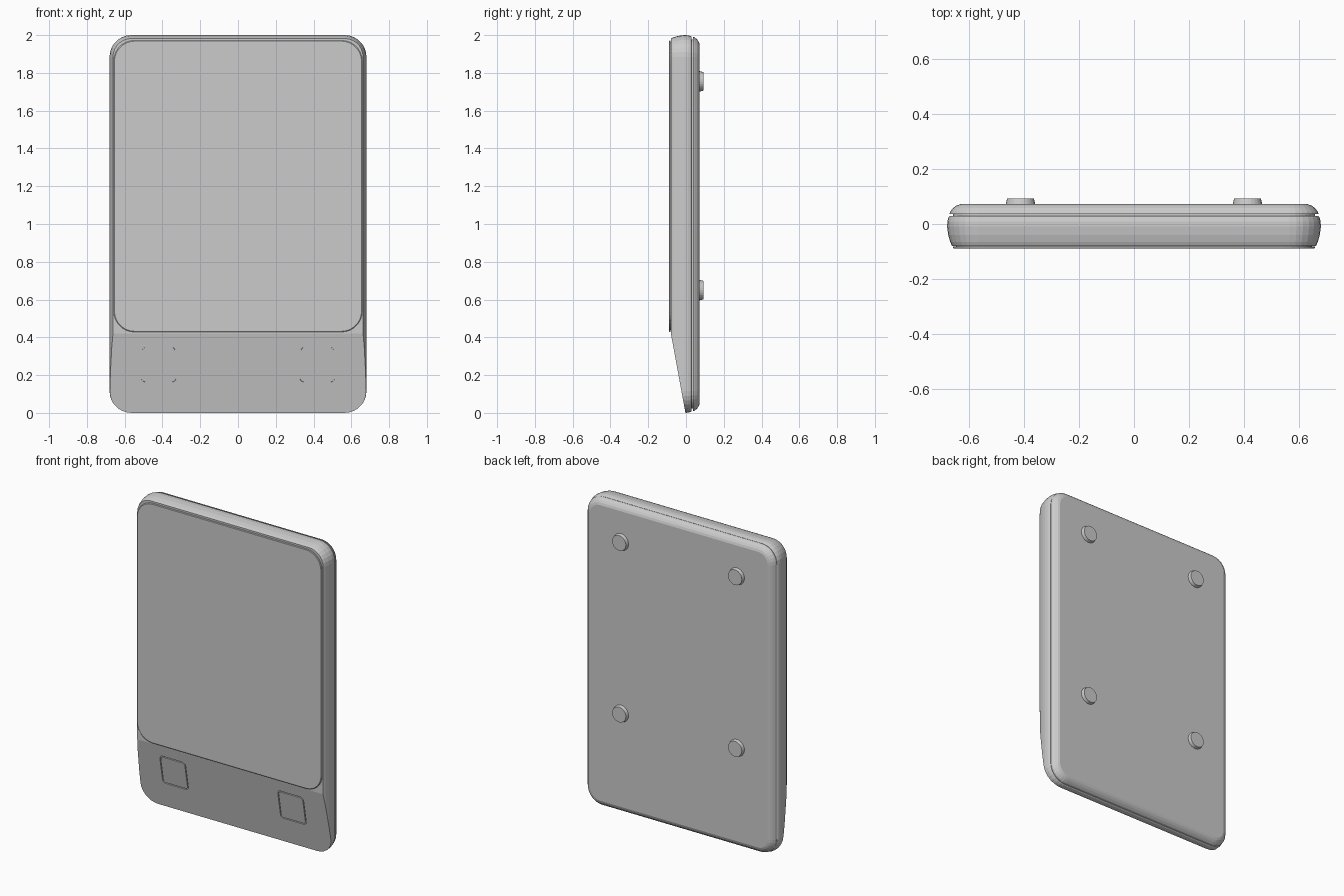
import bpy, bmesh, math
from mathutils import Vector, Matrix

old = bpy.data.objects.get("Cube")
if old:
    bpy.data.objects.remove(old, do_unlink=True)

grey = bpy.data.materials.new("plain grey")
grey.use_nodes = True
colour = (0.6, 0.6, 0.6, 1)
grey.diffuse_color = colour
grey.node_tree.nodes["Principled BSDF"].inputs["Base Color"].default_value = colour


def finish(bm, name):
    bmesh.ops.recalc_face_normals(bm, faces=bm.faces)
    mesh = bpy.data.meshes.new(name)
    bm.to_mesh(mesh)
    bm.free()
    mesh.materials.append(grey)
    obj = bpy.data.objects.new(name, mesh)
    bpy.context.collection.objects.link(obj)
    return obj


def outline(half_w, half_h, radius, steps=7):
    """Rounded rectangle as (x, z) points."""
    points = []
    for corner, (sx, sz) in enumerate(((1, 1), (-1, 1), (-1, -1), (1, -1))):
        for i in range(steps + 1):
            a = (corner + i / steps) * math.pi / 2
            points.append((sx * (half_w - radius) + radius * math.cos(a),
                           sz * (half_h - radius) + radius * math.sin(a)))
    return points


def loft(half_w, half_h, radius, rings, cz=0):
    """Stack rounded rectangles along y; rings are (y, inset)."""
    bm = bmesh.new()
    loops = [[bm.verts.new((x, y, z + cz)) for x, z in
              outline(half_w - inset, half_h - inset, max(radius - inset, 0.005))]
             for y, inset in rings]
    for a, b in zip(loops, loops[1:]):
        for i in range(len(a)):
            j = (i + 1) % len(a)
            bm.faces.new((a[i], a[j], b[j], b[i]))
    bm.faces.new(loops[0])
    bm.faces.new(loops[-1])
    return bm


W, H, R = 0.68, 1.0, 0.115

# Main housing, with the sloped control panel sliced off its lower front
bm = loft(W, H, R, [(-0.08, 0.018), (-0.065, 0.011), (-0.04, 0.004), (-0.01, 0),
                    (0.01, 0.001), (0.024, 0.005), (0.03, 0.01)], cz=1)
slope_foot = Vector((0, -0.003, 0))
slope_dir = Vector((0, -0.077, 0.42)).normalized()
slope_out = Vector((0, -slope_dir.z, slope_dir.y))
cut = bmesh.ops.bisect_plane(bm, geom=bm.verts[:] + bm.edges[:] + bm.faces[:],
                             plane_co=slope_foot, plane_no=slope_out, clear_outer=True)
bmesh.ops.contextual_create(bm, geom=[e for e in cut["geom_cut"]
                                      if isinstance(e, bmesh.types.BMEdge)])
housing = finish(bm, "housing")

# Recessed seam between housing and back cover
finish(loft(W, H, R, [(0.025, 0.022), (0.042, 0.022)], cz=1), "seam")

# Back cover with rounded rim
finish(loft(W, H, R, [(0.036, 0.008), (0.046, 0.012), (0.058, 0.022),
                      (0.067, 0.034), (0.072, 0.048)], cz=1), "back_cover")

# Weighing platform, floating on a slightly narrower neck
finish(loft(0.658, 0.772, 0.11, [(-0.075, 0.01), (-0.0825, 0.01), (-0.0825, 0),
                                 (-0.087, 0), (-0.09, 0.004)], cz=1.2), "platform")

# Two square buttons set flush in pockets on the slope
for side, label in ((1, "left"), (-1, "right")):
    centre = slope_foot + slope_dir * 0.262 + Vector((side * 0.42, 0, 0))
    place = Matrix.Translation(centre) @ Matrix((Vector((1, 0, 0)), -slope_out, slope_dir)).transposed().to_4x4()
    bm = loft(0.092, 0.096, 0.022, [(-0.02, 0), (0.007, 0)])
    bm.transform(place)
    pocket = finish(bm, label + "_pocket_cutter")
    pocket.hide_render = True
    pocket.hide_viewport = True
    pocket.display_type = 'WIRE'
    cutter = housing.modifiers.new(label + " pocket", 'BOOLEAN')
    cutter.object = pocket
    cutter.solver = 'EXACT'
    bm = loft(0.086, 0.09, 0.018, [(0.009, 0), (0.0, 0)])
    bm.transform(place)
    finish(bm, label + "_button")

# Apply the pocket cuts, then drop the cutters
bpy.context.view_layer.update()
cut_mesh = bpy.data.meshes.new_from_object(
    housing.evaluated_get(bpy.context.evaluated_depsgraph_get()))
housing.modifiers.clear()
housing.data = cut_mesh
for obj in [o for o in bpy.data.objects if o.name.endswith("_pocket_cutter")]:
    bpy.data.objects.remove(obj, do_unlink=True)

# Four round feet on the back
for side, label in ((1, "left"), (-1, "right")):
    for z, level in ((1.755, "upper"), (0.65, "lower")):
        finish_bm = bmesh.new()
        bmesh.ops.create_cone(finish_bm, cap_ends=True, segments=24, radius1=0.055,
                              radius2=0.049, depth=0.024)
        finish_bm.transform(Matrix.Translation((side * 0.413, 0.08, z))
                            @ Matrix.Rotation(-math.pi / 2, 4, 'X'))
        finish(finish_bm, f"{level}_{label}_foot")
